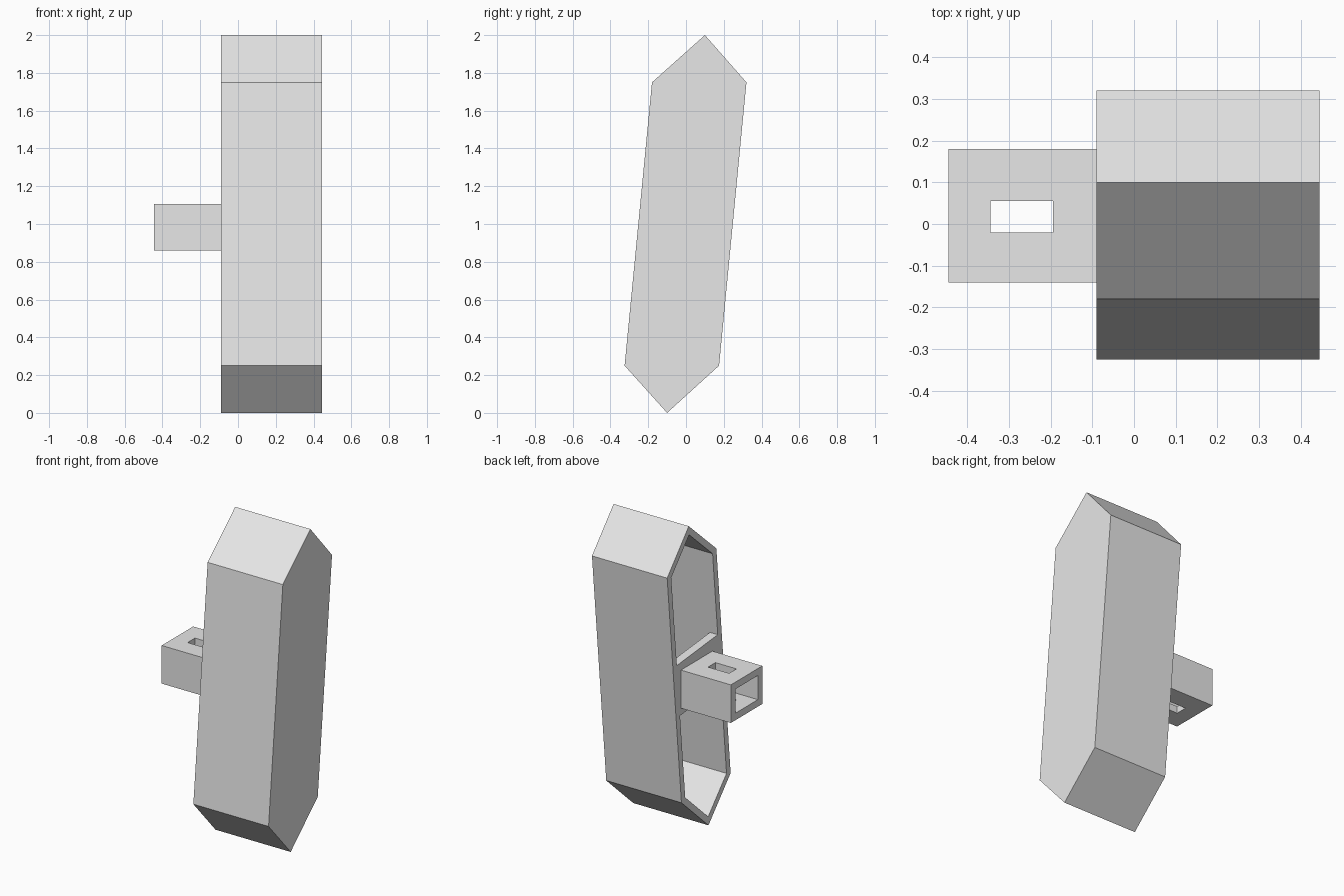
import bpy
import bmesh
from mathutils import Vector

cube = bpy.data.objects.get("Cube")
if cube:
    bpy.data.objects.remove(cube, do_unlink=True)

grey = bpy.data.materials.new("plain_grey")
grey.use_nodes = True
colour = (0.8, 0.8, 0.8, 1)
grey.diffuse_color = colour
grey.node_tree.nodes["Principled BSDF"].inputs["Base Color"].default_value = colour


def inset(outline, t):
    """Offset a convex clockwise or counter-clockwise outline inward by t."""
    pts = [Vector(p) for p in outline]
    mid = sum(pts, Vector((0, 0))) / len(pts)
    result = []
    for i, p in enumerate(pts):
        normals = []
        for a, b in ((pts[i - 1], p), (p, pts[(i + 1) % len(pts)])):
            n = Vector((a.y - b.y, b.x - a.x)).normalized()
            normals.append(n if n.dot(mid - a) > 0 else -n)
        n1, n2 = normals
        result.append(p + (n1 + n2) * t / (1 + n1.dot(n2)))
    return result


def prism(name, outline, x0, x1, hole=None, back=None):
    """Extrude a y-z outline along x; a hole runs from x0 to back (or right through)."""
    bm = bmesh.new()

    def ring(points, x):
        return [bm.verts.new((x, p[0], p[1])) for p in points]

    def bridge(a, b):
        for i in range(len(a)):
            j = (i + 1) % len(a)
            bm.faces.new((a[i], a[j], b[j], b[i]))

    near, far = ring(outline, x0), ring(outline, x1)
    bridge(near, far)
    if hole:
        inner_near = ring(hole, x0)
        inner_far = ring(hole, x1 if back is None else back)
        bridge(near, inner_near)
        bridge(inner_near, inner_far)
        if back is None:
            bridge(far, inner_far)
        else:
            bm.faces.new(inner_far)
            bm.faces.new(far)
    else:
        bm.faces.new(near)
        bm.faces.new(far)
    bmesh.ops.recalc_face_normals(bm, faces=bm.faces)
    mesh = bpy.data.meshes.new(name)
    bm.to_mesh(mesh)
    bm.free()
    mesh.materials.append(grey)
    obj = bpy.data.objects.new(name, mesh)
    bpy.context.collection.objects.link(obj)
    return obj


def rectangle(y0, y1, z0, z1):
    return [(y0, z0), (y1, z0), (y1, z1), (y0, z1)]


open_x = -0.09

# Leaning six-sided shell, hollow and open on one side
body = [(-0.18, 1.75), (0.1, 2), (0.32, 1.75),
        (0.175, 0.25), (-0.1, 0), (-0.325, 0.25)]
prism("hollow_shell", body, open_x, 0.445, inset(body, 0.04), 0.405)

# Cross plate spanning the open side
plate = [(-0.194, 1.19), (0.222, 1.15), (0.19, 0.815), (-0.227, 0.855)]
prism("cross_plate", plate, open_x, open_x + 0.055)

# Square tube bracket standing out from the plate
socket = rectangle(-0.14, 0.18, 0.86, 1.105)
bracket = prism("bracket_tube", socket, -0.445, open_x, inset(socket, 0.045))

# Slot cut down through the bracket
cutter = prism("slot_cutter", rectangle(-0.02, 0.055, 0.7, 1.3), -0.345, -0.195)
cutter.hide_render = True
cut = bracket.modifiers.new("slot", 'BOOLEAN')
cut.operation = 'DIFFERENCE'
cut.solver = 'EXACT'
cut.object = cutter
bpy.context.view_layer.objects.active = bracket
bpy.ops.object.modifier_apply(modifier=cut.name)
bpy.data.objects.remove(cutter, do_unlink=True)
